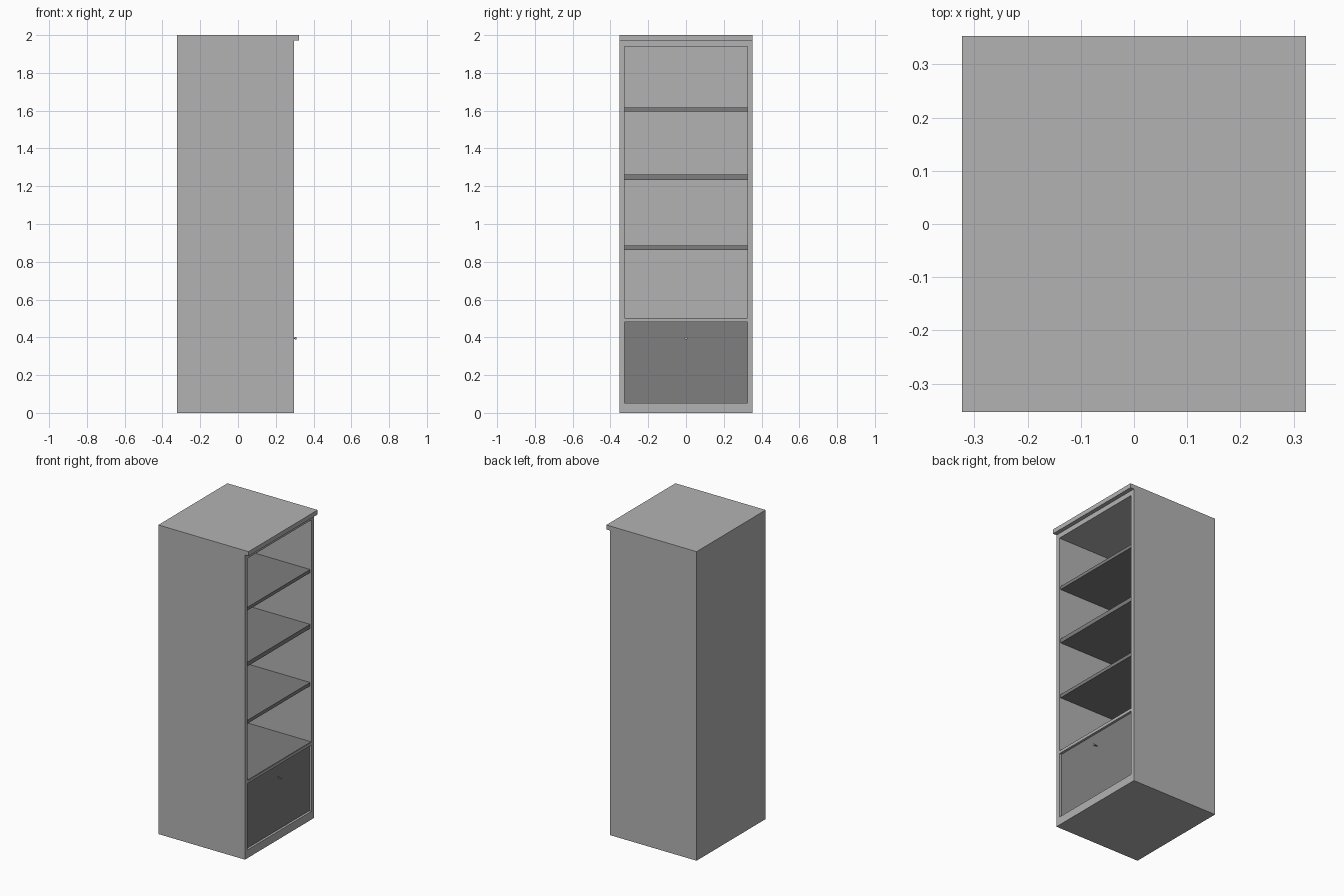
import bpy
import bmesh
from math import radians
from mathutils import Matrix

if "Cube" in bpy.data.objects:
    bpy.data.objects.remove(bpy.data.objects["Cube"])


def material(name, value):
    mat = bpy.data.materials.new(name)
    mat.use_nodes = True
    colour = (value, value, value, 1)
    mat.diffuse_color = colour
    mat.node_tree.nodes["Principled BSDF"].inputs["Base Color"].default_value = colour
    return mat


light = material("light_grey", 0.45)
dark = material("dark_grey", 0.21)


def finish(name, bm, mat):
    mesh = bpy.data.meshes.new(name)
    bm.to_mesh(mesh)
    bm.free()
    mesh.materials.append(mat)
    obj = bpy.data.objects.new(name, mesh)
    bpy.context.collection.objects.link(obj)
    return obj


def board(name, x, y, z, mat):
    """Box between the given (low, high) limits."""
    bm = bmesh.new()
    bmesh.ops.create_cube(bm, size=1)
    for v in bm.verts:
        v.co = [lim[int(c > 0)] for lim, c in zip((x, y, z), v.co)]
    return finish(name, bm, mat)


back, front, lip = -0.323, 0.297, 0.323
outer, inner = 0.353, 0.326
back_inside = back + 0.027
span = (-inner, inner)
depth = (back_inside, front)

# Carcass: the open face looks towards +x
for name, side in (("left_side", 1), ("right_side", -1)):
    board(name, (back, front), sorted((side * inner, side * outer)), (0, 1.971), light)
board("back_panel", (back, back_inside), span, (0, 1.971), light)
board("base", depth, span, (0, 0.053), light)
board("ceiling", depth, span, (1.939, 1.971), light)
board("top", (back, lip), (-outer, outer), (1.971, 2), light)

# Open shelves, set slightly back from the frame
for i, (low, high) in enumerate(((0.863, 0.885), (1.234, 1.261), (1.595, 1.616))):
    board(f"shelf_{i + 1}", (back_inside, 0.288), span, (low, high), dark)

# Rail over the drawer, with a dark floor on it
board("drawer_rail", depth, span, (0.482, 0.5), light)
board("compartment_floor", (back_inside, 0.295), span, (0.5, 0.503), dark)

# Recessed drawer front
board("drawer_front", (0.26, 0.282), span, (0.053, 0.482), dark)

# Small flared knob: stem and head
bm = bmesh.new()
for r1, r2, start, end in ((0.003, 0.003, 0.28, 0.3), (0.004, 0.008, 0.298, 0.309)):
    place = Matrix.Translation(((start + end) / 2, 0, 0.395)) @ Matrix.Rotation(radians(90), 4, "Y")
    bmesh.ops.create_cone(bm, cap_ends=True, segments=12, radius1=r1, radius2=r2,
                          depth=end - start, matrix=place)
finish("drawer_knob", bm, light)
